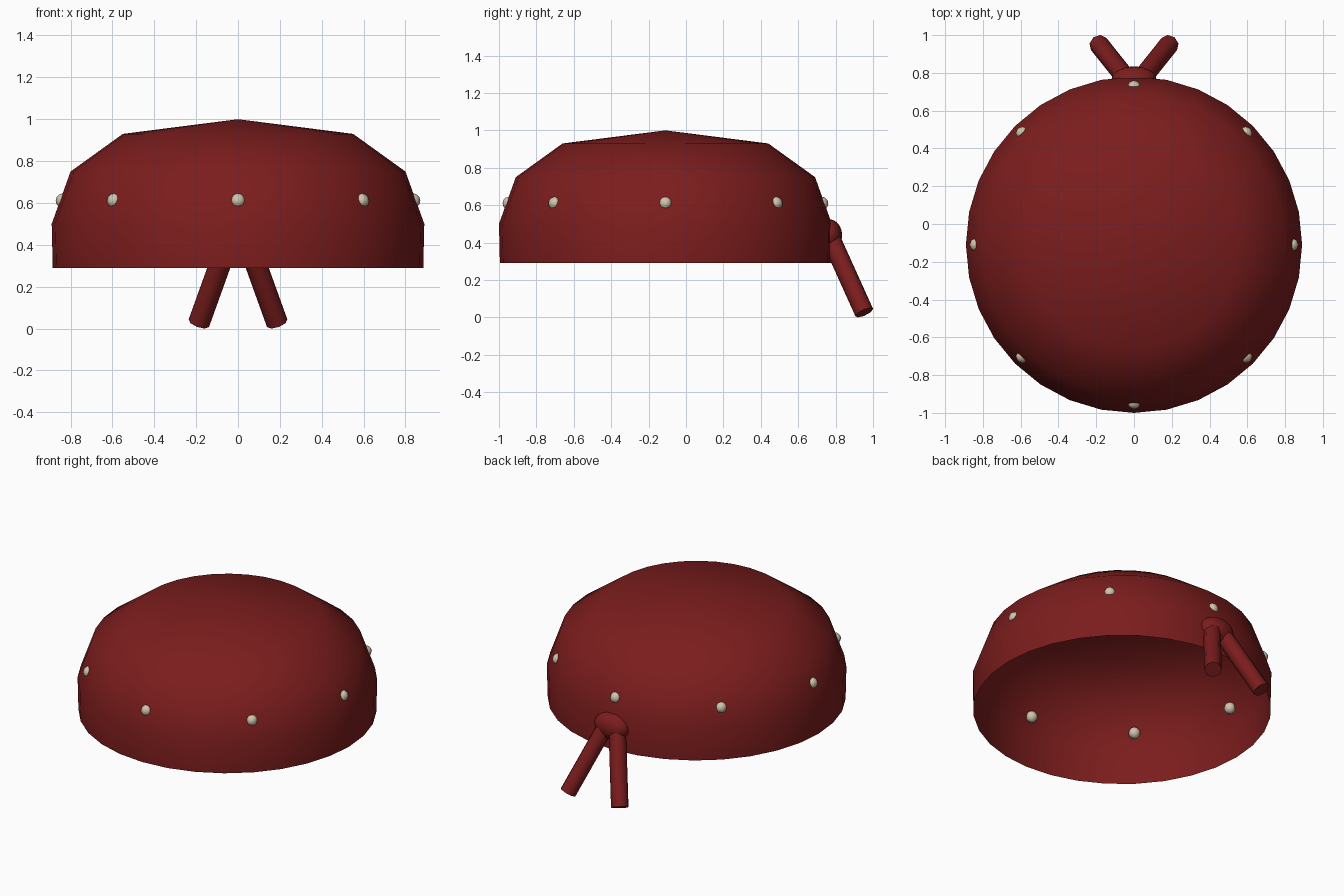
import bpy, bmesh, math
from mathutils import Vector, Matrix

if "Cube" in bpy.data.objects:
    bpy.data.objects.remove(bpy.data.objects["Cube"])

CY = -0.11  # centre of the cap in y


def material(name, rgb):
    m = bpy.data.materials.new(name)
    m.diffuse_color = (*rgb, 1)
    m.use_nodes = True
    m.node_tree.nodes["Principled BSDF"].inputs["Base Color"].default_value = m.diffuse_color
    return m


red = material("dark_red", (0.20, 0.012, 0.012))
bone = material("bone", (0.62, 0.55, 0.42))


def finish(name, bm, mat, smooth=True):
    me = bpy.data.meshes.new(name)
    bm.to_mesh(me)
    bm.free()
    for p in me.polygons:
        p.use_smooth = smooth
    me.materials.append(mat)
    ob = bpy.data.objects.new(name, me)
    bpy.context.collection.objects.link(ob)
    return ob


# Cap: open single-walled shell, lathed in 32 sides
N = 32
profile = [(0.885, 0.29), (0.89, 0.50), (0.80, 0.75), (0.55, 0.93)]
bm = bmesh.new()
rings = [[bm.verts.new((r * math.cos(2 * math.pi * i / N),
                        CY + r * math.sin(2 * math.pi * i / N), z))
          for i in range(N)] for r, z in profile]
apex = bm.verts.new((0, CY, 1.0))
for i in range(N):
    j = (i + 1) % N
    for a, b in zip(rings, rings[1:]):
        bm.faces.new((a[i], a[j], b[j], b[i]))
    bm.faces.new((rings[-1][i], rings[-1][j], apex))
finish("cap", bm, red)

# Studs: eight small beads sunk into the shell
for k in range(8):
    a = k * math.pi / 4
    bm = bmesh.new()
    bmesh.ops.create_uvsphere(
        bm, u_segments=8, v_segments=6, radius=0.036,
        matrix=Matrix.Translation((0.835 * math.cos(a), CY + 0.835 * math.sin(a), 0.61))
        @ Matrix.Rotation(a, 4, 'Z'))
    finish(f"stud_{k + 1}", bm, bone)

# Knot at the back
bm = bmesh.new()
bmesh.ops.create_uvsphere(
    bm, u_segments=16, v_segments=10, radius=1,
    matrix=Matrix.Translation((0, 0.765, 0.44)) @ Matrix.Diagonal((0.12, 0.07, 0.085, 1)))
finish("knot", bm, red)

# Two tails hanging from the knot
for side, label in ((-1, "left"), (1, "right")):
    top = Vector((side * 0.045, 0.775, 0.42))
    end = Vector((side * 0.187, 0.953, 0.026))
    d = end - top
    bm = bmesh.new()
    bmesh.ops.create_cone(
        bm, cap_ends=True, segments=8, radius1=0.052, radius2=0.052, depth=d.length,
        matrix=Matrix.Translation((top + end) / 2) @ d.to_track_quat('Z', 'Y').to_matrix().to_4x4())
    ob = finish(f"tail_{label}", bm, red)
    bpy.ops.object.select_all(action='DESELECT')
    bpy.context.view_layer.objects.active = ob
    ob.select_set(True)
    bpy.ops.object.shade_smooth_by_angle(angle=math.radians(50))
